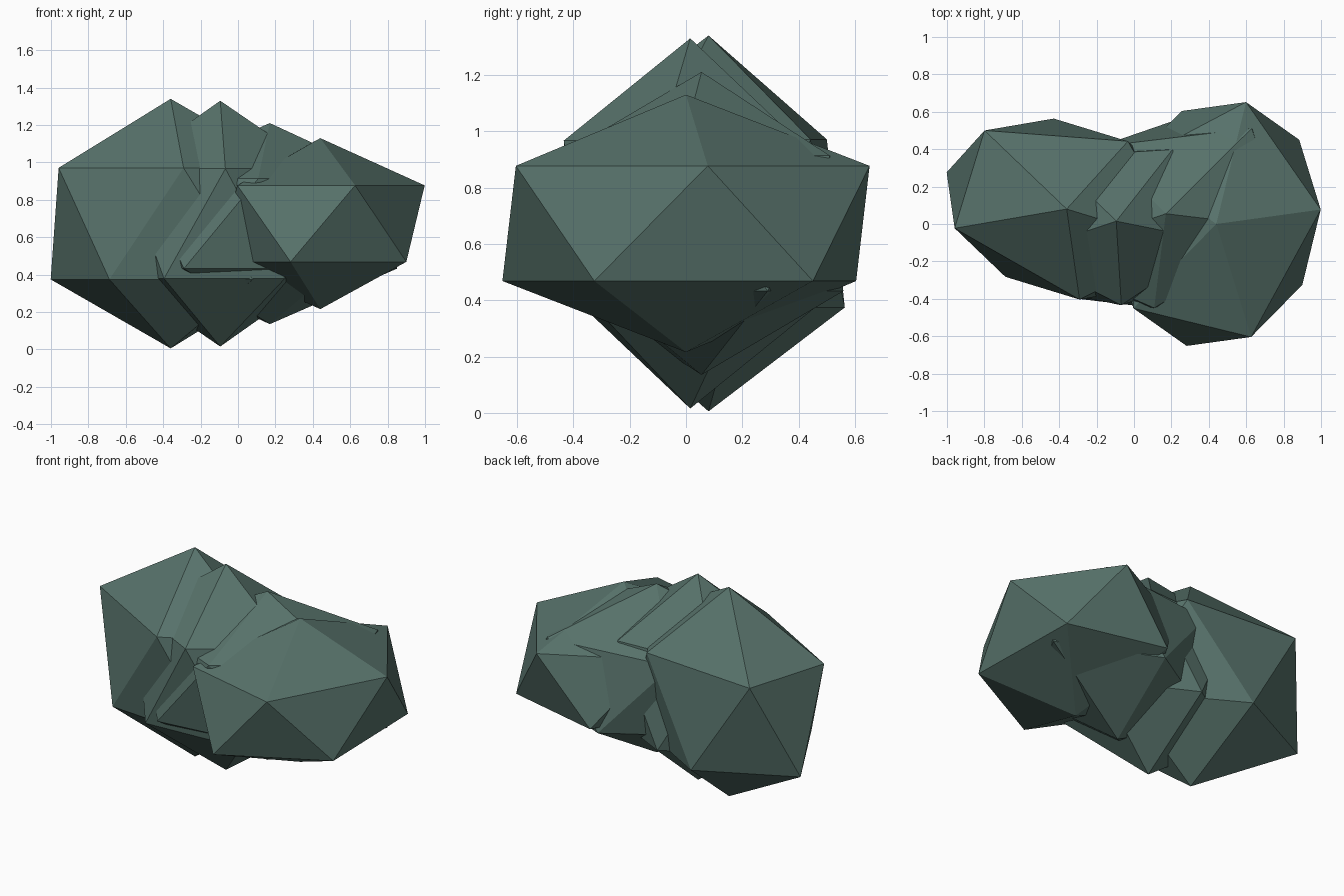
import bpy, math

if "Cube" in bpy.data.objects:
    bpy.data.objects.remove(bpy.data.objects["Cube"])

# One flat grey-green stone colour
stone = bpy.data.materials.new("grey green stone")
stone.diffuse_color = (0.095, 0.168, 0.145, 1)
stone.use_nodes = True
stone.node_tree.nodes["Principled BSDF"].inputs["Base Color"].default_value = stone.diffuse_color

MID_Z = 0.6725


def rock(name, x, y, scale, turn):
    """Flat-faced twenty-sided boulder, stretched and turned about z."""
    bpy.ops.mesh.primitive_ico_sphere_add(
        subdivisions=1, radius=1, location=(x, y, MID_Z),
        rotation=(0, 0, math.radians(turn)))
    ob = bpy.context.object
    ob.name = name
    ob.scale = scale
    ob.data.materials.append(stone)
    return ob


# Row of four overlapping boulders, left to right
rock("left_boulder", -0.36, 0.08, (0.75, 0.52, 0.667), -17)
rock("inner_left_boulder", -0.095, 0.015, (0.503, 0.615, 0.657), -86.5)
rock("inner_right_boulder", 0.17, 0.055, (0.805, 0.536, 0.5375), 199)
rock("right_boulder", 0.44, 0.0, (0.75, 0.616, 0.457), 76.3)
